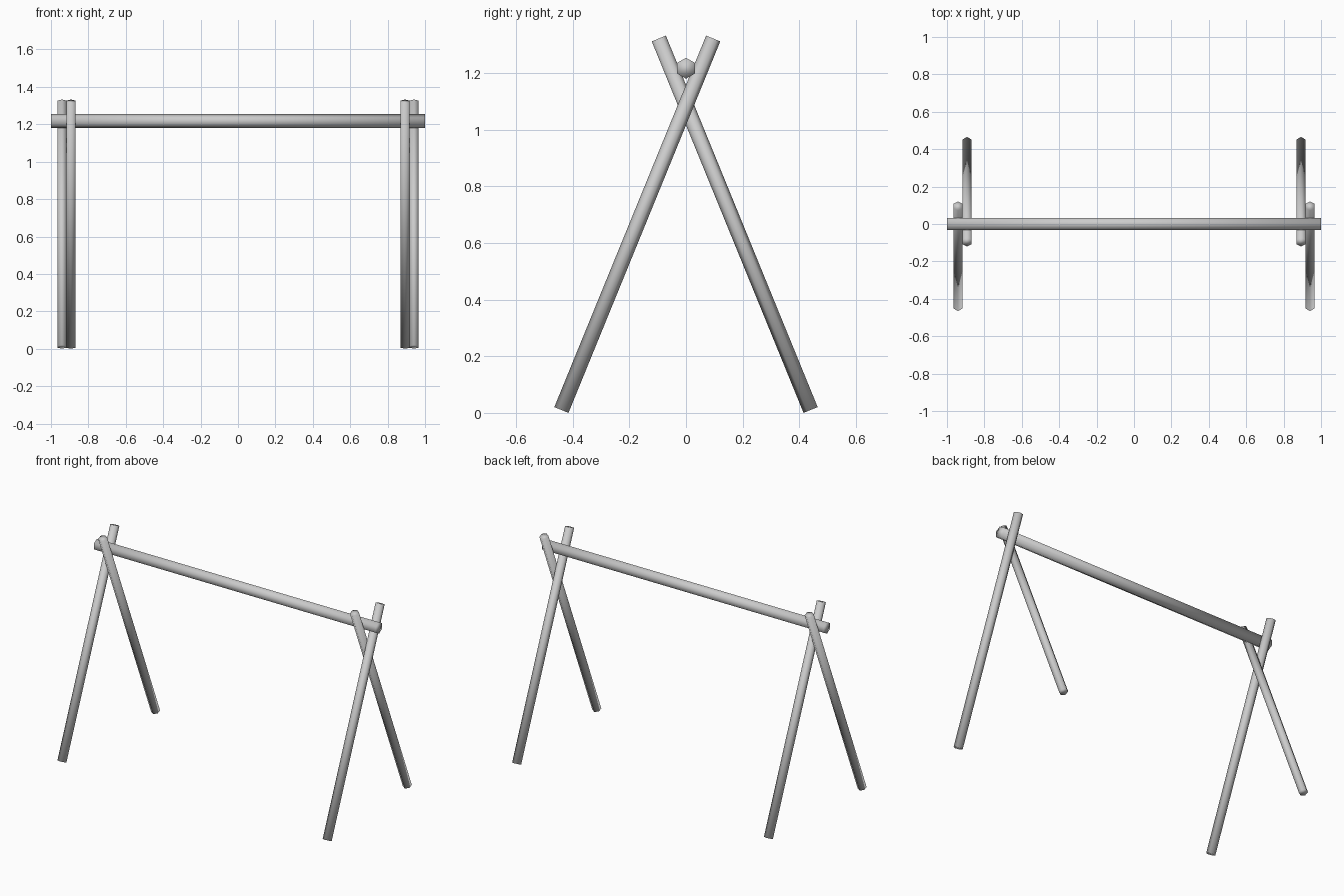
import bpy, bmesh, math
from mathutils import Vector

if "Cube" in bpy.data.objects:
    bpy.data.objects.remove(bpy.data.objects["Cube"])


def rod(name, start, end, radius, corner_axis, sides=6):
    """Capped prism from start to end, one corner pointing towards corner_axis."""
    a, b = Vector(start), Vector(end)
    d = (b - a).normalized()
    u = Vector(corner_axis)
    u = (u - d * u.dot(d)).normalized()
    v = d.cross(u)
    bm = bmesh.new()
    ring = []
    for i in range(sides):
        t = 2 * math.pi * i / sides
        ring.append(bm.verts.new(a + radius * (math.cos(t) * u + math.sin(t) * v)))
    cap = bm.faces.new(ring)
    ext = bmesh.ops.extrude_face_region(bm, geom=[cap], use_keep_orig=True)
    top = [e for e in ext["geom"] if isinstance(e, bmesh.types.BMVert)]
    bmesh.ops.translate(bm, verts=top, vec=b - a)
    bmesh.ops.recalc_face_normals(bm, faces=bm.faces)
    for f in bm.faces:
        f.smooth = True
    mesh = bpy.data.meshes.new(name)
    bm.to_mesh(mesh)
    bm.free()
    obj = bpy.data.objects.new(name, mesh)
    bpy.context.collection.objects.link(obj)
    return obj


# Horizontal cross beam resting in the forks
rod("cross_beam", (-1, 0, 1.217), (1, 0, 1.217), 0.037, (0, 0, 1))

# Crossed leg pairs: front legs outside, back legs inside
for side, sx in (("left", -1), ("right", 1)):
    for place, sy, x in (("front", -1, 0.941), ("back", 1, 0.893)):
        rod(f"{place}_leg_{side}",
            (sx * x, sy * 0.44, 0.0103), (sx * x, -sy * 0.096, 1.322),
            0.027, (0, 1, 0))
